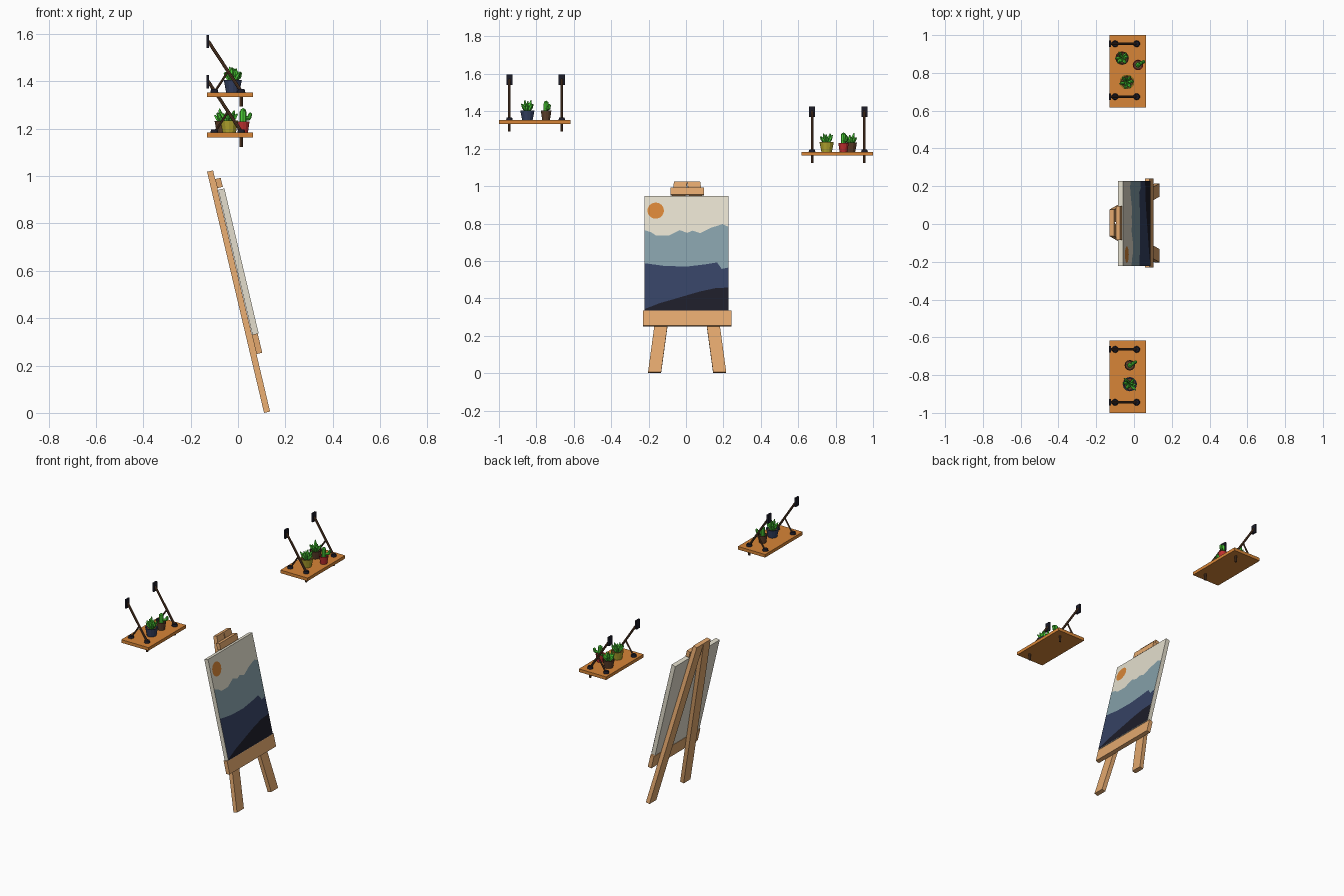
import bpy, bmesh, math, random
from mathutils import Vector, Matrix

if "Cube" in bpy.data.objects:
    bpy.data.objects.remove(bpy.data.objects["Cube"])

random.seed(4)

def material(name, r, g, b):
    m = bpy.data.materials.new(name)
    m.diffuse_color = (r, g, b, 1)
    m.use_nodes = True
    m.node_tree.nodes["Principled BSDF"].inputs["Base Color"].default_value = m.diffuse_color
    return m

PINE = material("pine wood", .76, .39, .155)
OAK = material("orange wood", .68, .235, .038)
CREAM = material("cream", .77, .73, .61)
TEAL = material("hazy teal", .232, .345, .39)
NAVY = material("navy", .036, .054, .125)
DARK = material("near black", .012, .012, .022)
BROWN = material("dark brown", .115, .052, .024)
GREEN = material("leaf green", .075, .66, .04)
YELLOW = material("mustard yellow", .48, .40, .03)
RED = material("red", .54, .03, .03)

def finish(bm, name, mat):
    bmesh.ops.recalc_face_normals(bm, faces=bm.faces)
    me = bpy.data.meshes.new(name)
    bm.to_mesh(me)
    bm.free()
    me.materials.append(mat)
    ob = bpy.data.objects.new(name, me)
    bpy.context.collection.objects.link(ob)
    return ob

def box(name, lo, hi, mat, matrix=Matrix()):
    bm = bmesh.new()
    lo, hi = Vector(lo), Vector(hi)
    size = Matrix.Diagonal((*(hi - lo), 1))
    bmesh.ops.create_cube(bm, size=1, matrix=matrix @ Matrix.Translation((lo + hi) / 2) @ size)
    return finish(bm, name, mat)

def add_cone(bm, a, b, r1, r2, sides=8):
    """Tapered rod from point a to point b."""
    a, b = Vector(a), Vector(b)
    rot = (b - a).to_track_quat('Z', 'Y').to_matrix().to_4x4()
    bmesh.ops.create_cone(bm, cap_ends=True, segments=sides, radius1=r1, radius2=r2,
                          depth=(b - a).length, matrix=Matrix.Translation((a + b) / 2) @ rot)

def rod(name, a, b, r, mat, sides=8, r2=None):
    bm = bmesh.new()
    add_cone(bm, a, b, r, r if r2 is None else r2, sides)
    return finish(bm, name, mat)

# ---- Easel: local x = out of the picture, y = sideways, z = up the slope ----
TILT = math.radians(13.3)
EASEL = Matrix.Translation((.11, .006, 0)) @ Matrix.Rotation(-TILT, 4, 'Y')

for side in (-1, 1):
    splay = Matrix.Identity(4)
    splay[1][2] = -side * .139 / 1.046      # legs meet at the top
    lo, hi = sorted((side * .139, side * .209))
    box("easel_leg", (0, lo, 0), (.026, hi, 1.046), PINE, EASEL @ splay)
box("easel_ledge", (.026, -.236, .249), (.051, .236, .333), PINE, EASEL)
box("easel_clamp", (.026, -.09, .969), (.050, .09, 1.008), PINE, EASEL)
box("canvas", (.028, -.229, .331), (.055, .222, .961), CREAM, EASEL)

# ---- Painting: hill bands between outlines, given as (sideways, height) ----
def slope(z):
    return (z - .0128) / math.cos(TILT)

ridge_far = [(-.229, .765), (-.19, .752), (-.165, .735), (-.10, .735), (-.04, .765), (0, .75), (.03, .762),
             (.07, .748), (.13, .778), (.19, .797), (.222, .782)]
ridge_mid = [(-.229, .588), (-.12, .573), (0, .57), (.10, .582), (.16, .592), (.185, .557), (.222, .565)]
ridge_near = [(-.229, .342), (-.15, .373), (-.04, .405), (.07, .437), (.15, .454), (.222, .458)]
base = [(-.229, .336), (.222, .336)]

def flat_paint(name, outline, mat, lift):
    bm = bmesh.new()
    bm.faces.new([bm.verts.new(EASEL @ Vector((lift, y, slope(z)))) for y, z in outline])
    bmesh.ops.triangulate(bm, faces=bm.faces)
    ob = finish(bm, name, mat)
    if ob.data.polygons[0].normal.x < 0:
        ob.data.flip_normals()

flat_paint("far_hills", ridge_far + ridge_mid[::-1], TEAL, .056)
flat_paint("middle_hills", ridge_mid + ridge_near[::-1], NAVY, .056)
flat_paint("near_hill", ridge_near + base[::-1], DARK, .056)
flat_paint("painted_sun", [(-.168 + .044 * math.cos(i * math.tau / 24), .869 + .043 * math.sin(i * math.tau / 24))
                           for i in range(24)], OAK, .056)

# ---- Hanging shelves with diagonal brackets ----
def shelf(y, z):
    box("shelf_board", (-.131, y - .191, z - .02), (.063, y + .191, z), OAK)
    for s in (-1, 1):
        by = y + .005 + s * .14
        box("wall_plate", (-.133, by - .017, z + .187), (-.122, by + .017, z + .243), DARK)
        rod("diagonal_pole", (-.126, by, z + .217), (.014, by, z + .004), .007, BROWN)
        rod("short_strut", (-.10, by, z), (-.042, by, z + .088), .005, BROWN)
        rod("shelf_peg", (.014, by, z + .005), (.014, by, z - .06), .007, BROWN)
        for x in (-.10, .014):
            rod("pole_foot", (x, by, z), (x, by, z + .014), .018, DARK, 10, .014)

# ---- Potted plants ----
def pot(x, y, z, r, h, mat):
    bm = bmesh.new()
    sides = 12
    profile = [(r * .74, 0), (r, h), (r * .84, h), (r * .8, h - .008)]
    rings = [[bm.verts.new((x + pr * math.cos(i * math.tau / sides), y + pr * math.sin(i * math.tau / sides), z + pz))
              for i in range(sides)] for pr, pz in profile]
    for a, b in zip(rings, rings[1:]):
        for i in range(sides):
            j = (i + 1) % sides
            bm.faces.new((a[i], a[j], b[j], b[i]))
    bm.faces.new(rings[0])
    bm.faces.new(rings[-1])
    ob = finish(bm, "plant_pot", mat)
    ob.data.materials.append(BROWN)
    for p in ob.data.polygons:      # soil is the upper cap
        if len(p.vertices) == sides and p.center.z > z + h / 2:
            p.material_index = 1

def leafy(x, y, z, length):
    """Rosette of thick leaves: outer ones lean out, inner ones stand up."""
    bm = bmesh.new()
    for count, lean, scale in ((6, 36, .85), (3, 12, 1)):
        for i in range(count):
            a = i * math.tau / count + random.uniform(-.3, .3)
            t = math.radians(lean + random.uniform(-6, 6))
            n = length * scale * random.uniform(.85, 1.08)
            d = Vector((math.sin(t) * math.cos(a), math.sin(t) * math.sin(a), math.cos(t)))
            foot = Vector((x + .007 * math.cos(a), y + .007 * math.sin(a), z))
            add_cone(bm, foot, foot + d * n * .6, .006, .009, 5)
            add_cone(bm, foot + d * n * .6, foot + d * n, .009, .003, 5)
    finish(bm, "leafy_plant", GREEN)

def cactus(x, y, z, h):
    bm = bmesh.new()
    def limb(points, r):
        for a, b in zip(points, points[1:]):
            add_cone(bm, a, b, r, r)
        for p in points[1:]:
            bmesh.ops.create_icosphere(bm, subdivisions=1, radius=r * 1.04, matrix=Matrix.Translation(p))
    limb([(x, y, z), (x, y, z + h)], .014)
    limb([(x, y, z + h * .4), (x + .026, y + .015, z + h * .45), (x + .03, y + .017, z + h * .75)], .009)
    finish(bm, "cactus", GREEN)

LOW, HIGH = 1.183, 1.353
shelf(-.809, HIGH)
shelf(.809, LOW)
pot(-.022, -.848, HIGH, .038, .052, NAVY)
leafy(-.022, -.848, HIGH + .042, .065)
pot(-.022, -.748, HIGH, .028, .05, BROWN)
cactus(-.022, -.748, HIGH + .04, .05)
pot(-.037, .752, LOW, .038, .052, YELLOW)
leafy(-.037, .752, LOW + .042, .062)
pot(-.063, .878, LOW, .036, .05, BROWN)
leafy(-.063, .878, LOW + .04, .06)
pot(.021, .842, LOW, .028, .048, RED)
cactus(.021, .842, LOW + .038, .052)
